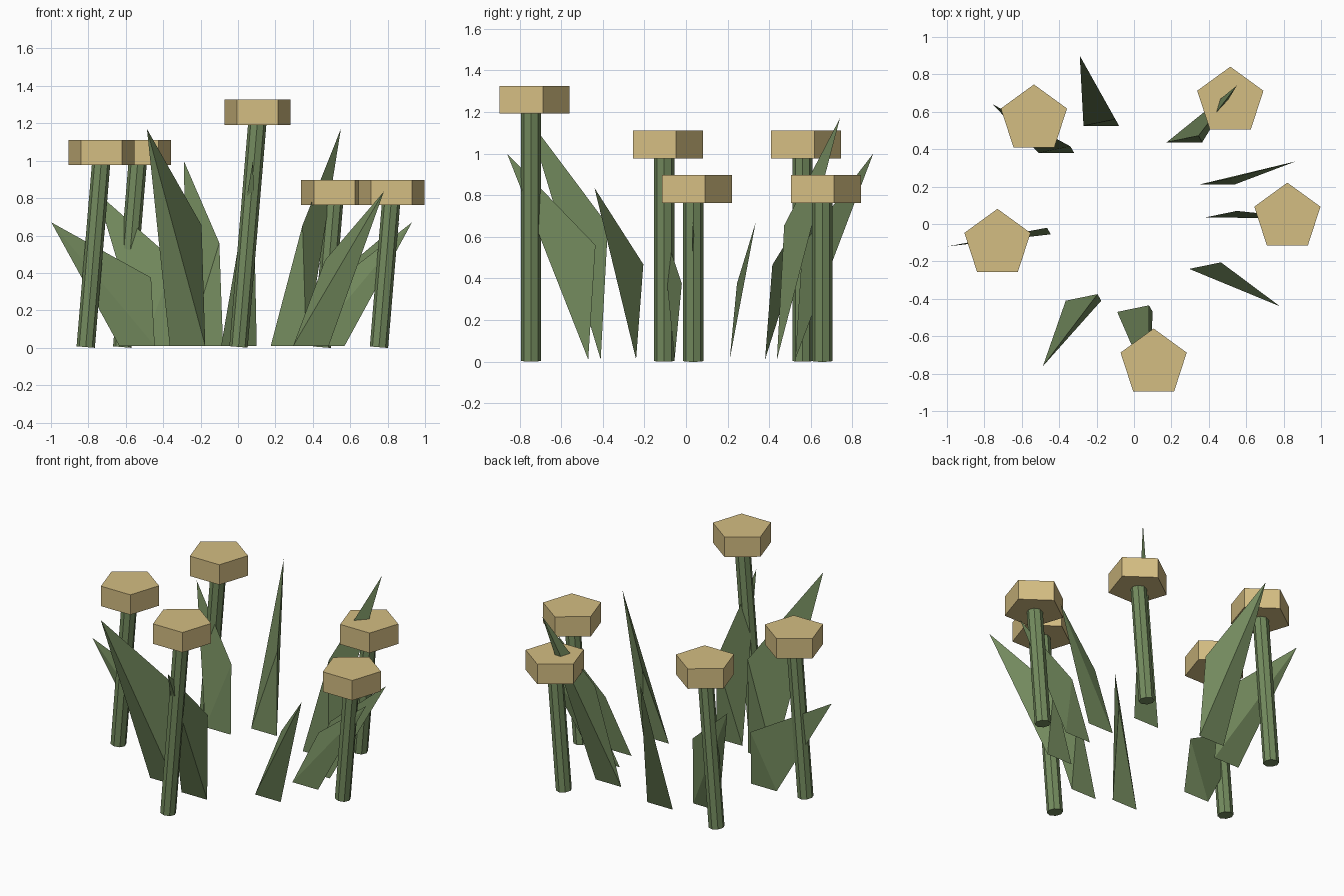
import bpy, bmesh
from math import radians
from mathutils import Matrix, Vector

cube = bpy.data.objects.get("Cube")
if cube:
    bpy.data.objects.remove(cube)


def material(name, color):
    m = bpy.data.materials.new(name)
    m.use_nodes = True
    m.diffuse_color = color
    m.node_tree.nodes["Principled BSDF"].inputs["Base Color"].default_value = color
    return m


GREEN = material("leaf green", (0.174, 0.258, 0.112, 1))
TAN = material("pale tan", (0.658, 0.509, 0.223, 1))


def add_object(name, bm, mat):
    bmesh.ops.recalc_face_normals(bm, faces=bm.faces)
    mesh = bpy.data.meshes.new(name)
    bm.to_mesh(mesh)
    bm.free()
    mesh.materials.append(mat)
    obj = bpy.data.objects.new(name, mesh)
    bpy.context.collection.objects.link(obj)
    return obj


def prism(name, sides, radius, height, matrix, mat):
    bm = bmesh.new()
    bmesh.ops.create_cone(bm, cap_ends=True, segments=sides, radius1=radius,
                          radius2=radius, depth=height, matrix=matrix)
    return add_object(name, bm, mat)


# Flowers: pentagonal cap on a stem that leans toward +x
CAP_HEIGHT = 0.134
LEAN = radians(4.8)


def flower(index, x, y, cap_bottom):
    prism(f"flower_cap_{index}", 5, 0.186, CAP_HEIGHT,
          Matrix.Translation((x, y, cap_bottom + CAP_HEIGHT / 2)), TAN)
    length = cap_bottom + 0.03
    tilt = Matrix.Rotation(LEAN, 4, 'Y')
    top = Vector((x, y, cap_bottom + 0.03))
    center = top - tilt @ Vector((0, 0, length / 2))
    prism(f"flower_stem_{index}", 8, 0.049, length,
          Matrix.Translation(center) @ tilt, GREEN)


flowers = [(-0.535, 0.56, 0.977), (0.515, 0.655, 0.763), (0.82, 0.035, 0.763),
           (0.105, -0.745, 1.192), (-0.73, -0.105, 0.977)]
for i, f in enumerate(flowers, 1):
    flower(i, *f)


# Leaves: slim four-sided blades, wide at the ground, with an outward tip
def leaf(index, base_x, base_y, tip):
    bm = bmesh.new()
    points = [(base_x, base_y, 0.01), (base_x + 0.19, base_y, 0.01),
              (base_x + 0.17, base_y + 0.035, tip[2] * 0.56), tip]
    a, b, c, d = [bm.verts.new(p) for p in points]
    for face in ((a, b, d), (b, c, d), (a, c, b), (a, d, c)):
        bm.faces.new(face)
    add_object(f"leaf_{index}", bm, GREEN)


leaves = [(-0.27, 0.525, (-0.29, 0.90, 1.0)),
          (-0.51, 0.38, (-0.755, 0.64, 0.83)),
          (-0.635, -0.055, (-0.998, -0.12, 0.67)),
          (-0.365, -0.41, (-0.487, -0.76, 1.17)),
          (-0.09, -0.47, (0.08, -0.86, 1.0)),
          (0.295, -0.24, (0.78, -0.44, 0.835)),
          (0.345, 0.21, (0.865, 0.335, 0.67)),
          (0.38, 0.035, (0.93, 0.03, 0.67)),
          (0.175, 0.437, (0.55, 0.74, 1.17))]
for i, l in enumerate(leaves, 1):
    leaf(i, *l)
